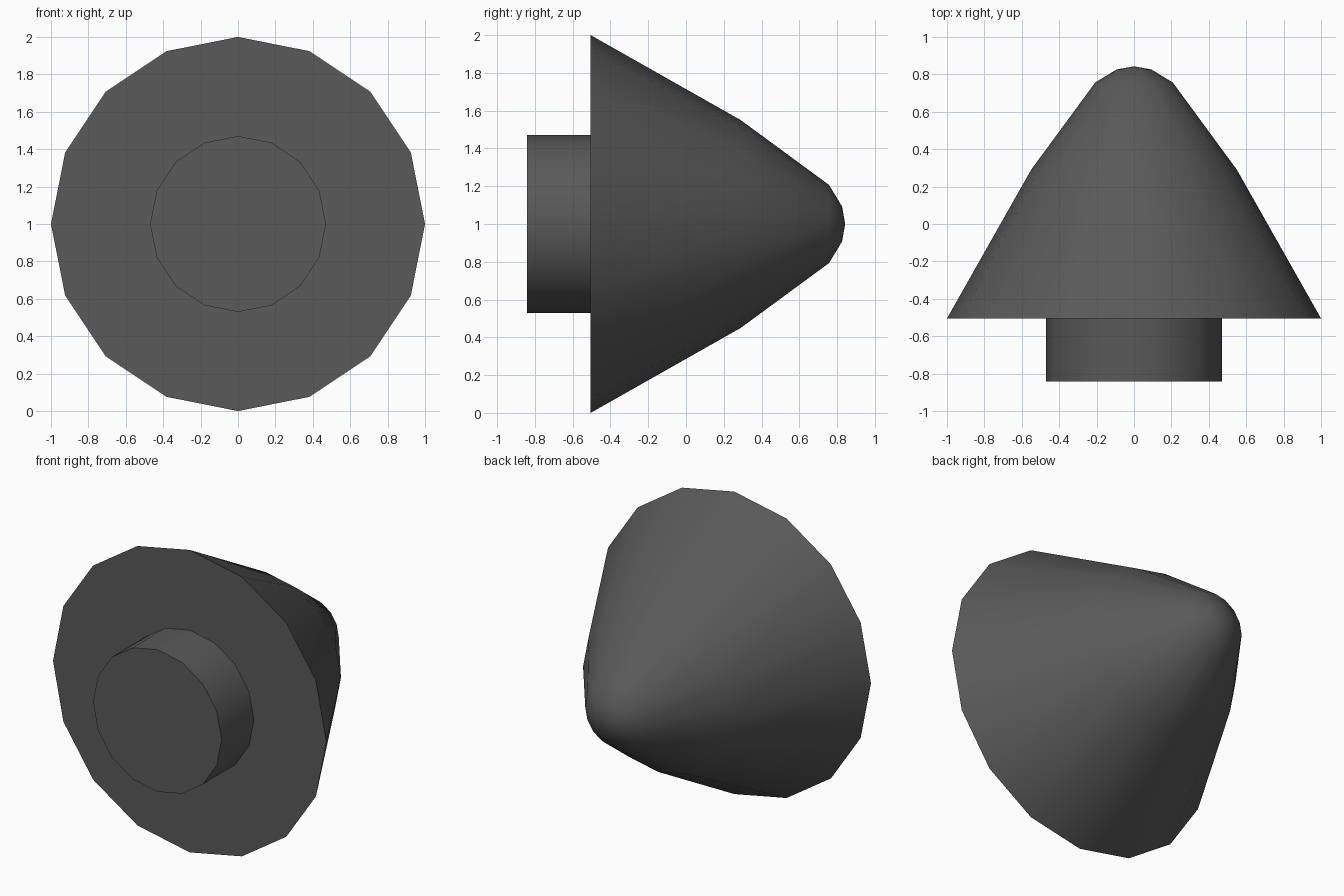
import bpy, bmesh, math

if "Cube" in bpy.data.objects:
    bpy.data.objects.remove(bpy.data.objects["Cube"])

SIDES = 16
CENTRE_Z = 1.0

# Single dark grey colour
grey = bpy.data.materials.new("dark grey")
grey.diffuse_color = (0.1, 0.1, 0.1, 1)
grey.use_nodes = True
grey.node_tree.nodes["Principled BSDF"].inputs["Base Color"].default_value = grey.diffuse_color


def lathe(name, profile):
    """Revolve (radius, y) points around the y axis; radius 0 is a single tip point."""
    bm = bmesh.new()
    rings = []
    for r, y in profile:
        if r == 0:
            rings.append([bm.verts.new((0, y, CENTRE_Z))])
        else:
            rings.append([bm.verts.new((r * math.cos(math.tau * i / SIDES), y,
                                        CENTRE_Z + r * math.sin(math.tau * i / SIDES)))
                          for i in range(SIDES)])
    for a, b in zip(rings, rings[1:]):
        for i in range(SIDES):
            j = (i + 1) % SIDES
            if len(b) == 1:
                bm.faces.new((a[i], a[j], b[0]))
            else:
                bm.faces.new((a[i], a[j], b[j], b[i]))
    # Flat caps on open ends
    for ring in (rings[0], rings[-1]):
        if len(ring) > 1:
            bm.faces.new(ring)
    bmesh.ops.recalc_face_normals(bm, faces=bm.faces)
    mesh = bpy.data.meshes.new(name)
    bm.to_mesh(mesh)
    bm.free()
    mesh.materials.append(grey)
    obj = bpy.data.objects.new(name, mesh)
    bpy.context.collection.objects.link(obj)
    bpy.ops.object.select_all(action='DESELECT')
    obj.select_set(True)
    bpy.context.view_layer.objects.active = obj
    bpy.ops.object.shade_smooth_by_angle(angle=math.radians(40))
    return obj


# Rounded cone pointing backwards
lathe("nose_cone", [(1.0, -0.505), (0.55, 0.29), (0.207, 0.757), (0.093, 0.826), (0, 0.843)])

# Short round plug on the flat front
lathe("base_plug", [(0.47, -0.843), (0.47, -0.505)])
